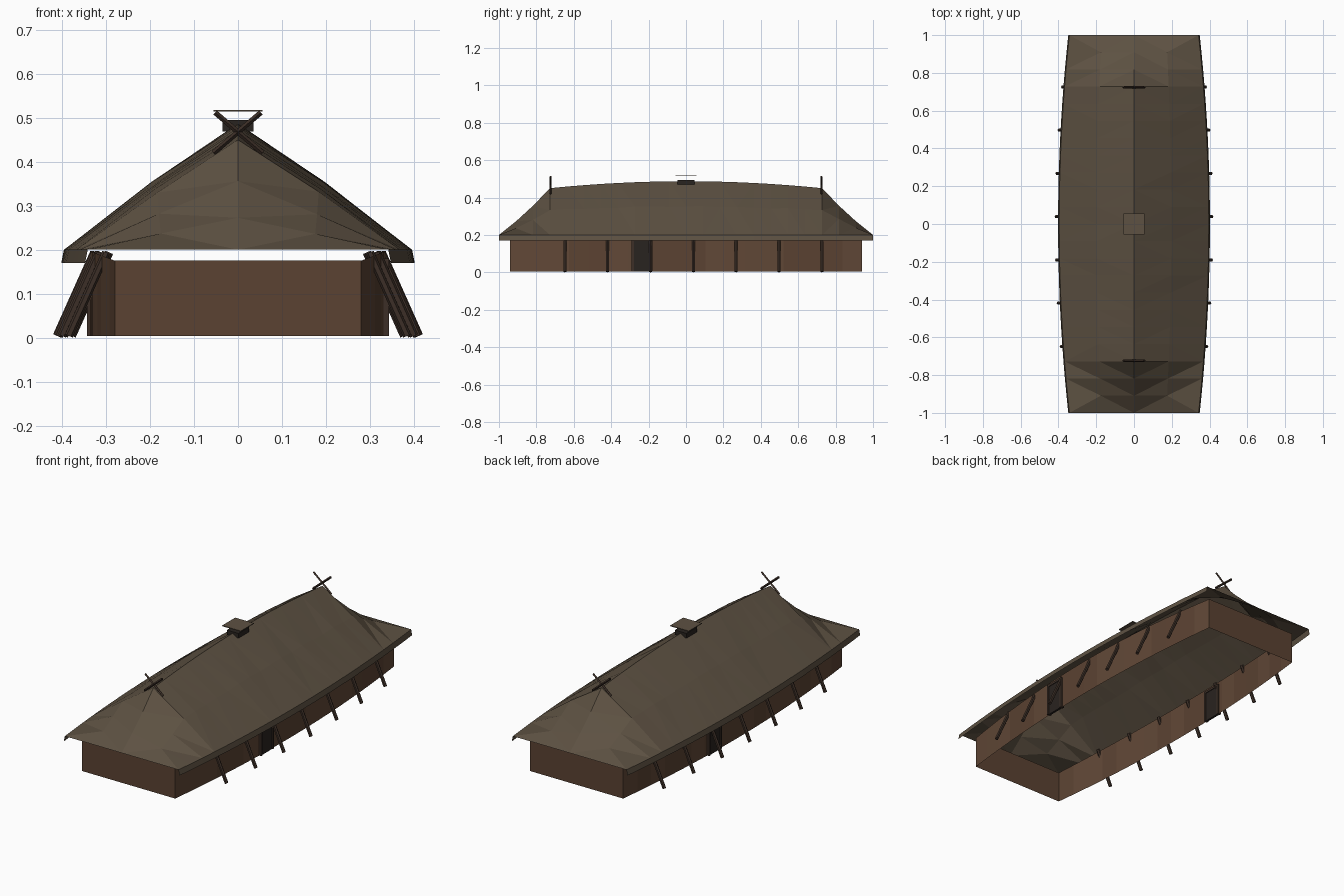
import bpy, bmesh, random
from mathutils import Vector

if "Cube" in bpy.data.objects:
    bpy.data.objects.remove(bpy.data.objects["Cube"])

random.seed(4)


def mat(name, c):
    m = bpy.data.materials.new(name)
    m.diffuse_color = (*c, 1)
    m.use_nodes = True
    m.node_tree.nodes["Principled BSDF"].inputs["Base Color"].default_value = m.diffuse_color
    return m


THATCH = mat("thatch", (0.11, 0.083, 0.055))
WOOD_A = mat("wood", (0.105, 0.055, 0.032))
WOOD_B = mat("wood_light", (0.12, 0.065, 0.038))
DARK = mat("dark_wood", (0.045, 0.028, 0.02))
BLACK = mat("door_wood", (0.022, 0.017, 0.014))


def mesh_object(name, bm, *mats):
    me = bpy.data.meshes.new(name)
    bm.to_mesh(me)
    bm.free()
    for m in mats:
        me.materials.append(m)
    ob = bpy.data.objects.new(name, me)
    bpy.context.collection.objects.link(ob)
    return ob


def box(name, center, size, m):
    bm = bmesh.new()
    bmesh.ops.create_cube(bm, size=1)
    bmesh.ops.scale(bm, vec=size, verts=bm.verts)
    bmesh.ops.translate(bm, vec=center, verts=bm.verts)
    return mesh_object(name, bm, m)


def beam(name, a, b, r, sides, m):
    a, b = Vector(a), Vector(b)
    bm = bmesh.new()
    bmesh.ops.create_cone(bm, cap_ends=True, segments=sides,
                          radius1=r, radius2=r, depth=(b - a).length)
    ob = mesh_object(name, bm, m)
    ob.location = (a + b) / 2
    ob.rotation_euler = (b - a).to_track_quat('Z', 'Y').to_euler()
    return ob


def wall_x(y):
    return 0.337 - 0.057 * (y / 0.94) ** 2


# Roof: boat-shaped thatch lofted along y, hipped at both ends, with hanging eaves
N, HIP = 22, 8 / 11
bm = bmesh.new()
rows = []
for i in range(N + 1):
    y = -1 + 2 * i / N
    a = abs(y)
    w = 0.396 - 0.054 * y * y
    ridge = 0.487 - 0.037 * (a / HIP) ** 2
    if a > HIP + 0.001:
        t = (a - HIP) / (1 - HIP)
        ridge = 0.2 + 0.25 * (1 - t) - 0.012 * (t * (1 - t)) * 4
    h = ridge - 0.2
    j = random.uniform(-0.003, 0.003) if a < 0.99 else 0
    k = random.uniform(-0.003, 0.003) if a < 0.99 else 0
    section = [(-w - 0.006, 0.17), (-w, 0.2), (-w / 2, 0.2 + h * 0.53 + j), (0, ridge),
               (w / 2, 0.2 + h * 0.53 + k), (w, 0.2), (w + 0.006, 0.17)]
    rows.append([bm.verts.new((x, y, z)) for x, z in section])
for r, s in zip(rows, rows[1:]):
    for c in range(6):
        bm.faces.new((r[c], r[c + 1], s[c + 1], s[c]))
bmesh.ops.triangulate(bm, faces=bm.faces)
bmesh.ops.recalc_face_normals(bm, faces=bm.faces)
if sum(f.normal.z for f in bm.faces) < 0:
    bmesh.ops.reverse_faces(bm, faces=bm.faces)
mesh_object("thatched_roof", bm, THATCH)

# Walls: curved plank sides joined by flat gable walls
M = 18
for side, label in ((1, "right"), (-1, "left")):
    bm = bmesh.new()
    cols = []
    for i in range(M + 1):
        y = -0.94 + 1.88 * i / M
        x = side * wall_x(y)
        top = 0.175 + 0.022 * (1 - (y / 0.94) ** 2)
        cols.append((bm.verts.new((x, y, 0.004)), bm.verts.new((x, y, top))))
    for p, q in zip(cols, cols[1:]):
        loop = (p[0], q[0], q[1], p[1])
        f = bm.faces.new(loop if side > 0 else loop[::-1])
        f.material_index = random.randint(0, 1)
    mesh_object(label + "_plank_wall", bm, WOOD_A, WOOD_B)
for e, label in ((-1, "front"), (1, "back")):
    bm = bmesh.new()
    corners = [(0.28 * e, 0.004), (-0.28 * e, 0.004), (-0.28 * e, 0.175), (0.28 * e, 0.175)]
    bm.faces.new([bm.verts.new((x, e * 0.94, z)) for x, z in corners])
    mesh_object(label + "_end_wall", bm, WOOD_A)

# Doors: one on each long side, diagonally opposite
for s in (1, -1):
    y, x = -0.235 * s, s * wall_x(0.235)
    box("door", (x, y, 0.088), (0.012, 0.09, 0.168), BLACK)
    for d in (-1, 1):
        box("door_jamb", (x, y + d * 0.05, 0.09), (0.02, 0.012, 0.172), DARK)
    box("door_lintel", (x, y, 0.174), (0.02, 0.112, 0.012), DARK)

# Leaning buttress posts along both sides
for s in (1, -1):
    for i in range(7):
        y = -0.648 + 0.229 * i
        x = wall_x(y)
        beam("buttress_post", (s * (x + 0.075), y, 0.004), (s * (x - 0.01), y, 0.194),
             0.0095, 6, DARK)

# Crossed gable finials
for y in (-0.724, 0.724):
    for s in (1, -1):
        beam("crossed_finial", (-s * 0.056, y, 0.42), (s * 0.052, y, 0.512), 0.006, 4, DARK)

# Smoke vent with raised lid
box("smoke_vent", (0, 0, 0.482), (0.07, 0.092, 0.026), BLACK)
box("smoke_vent_lid", (0, 0, 0.516), (0.112, 0.112, 0.004), THATCH)
